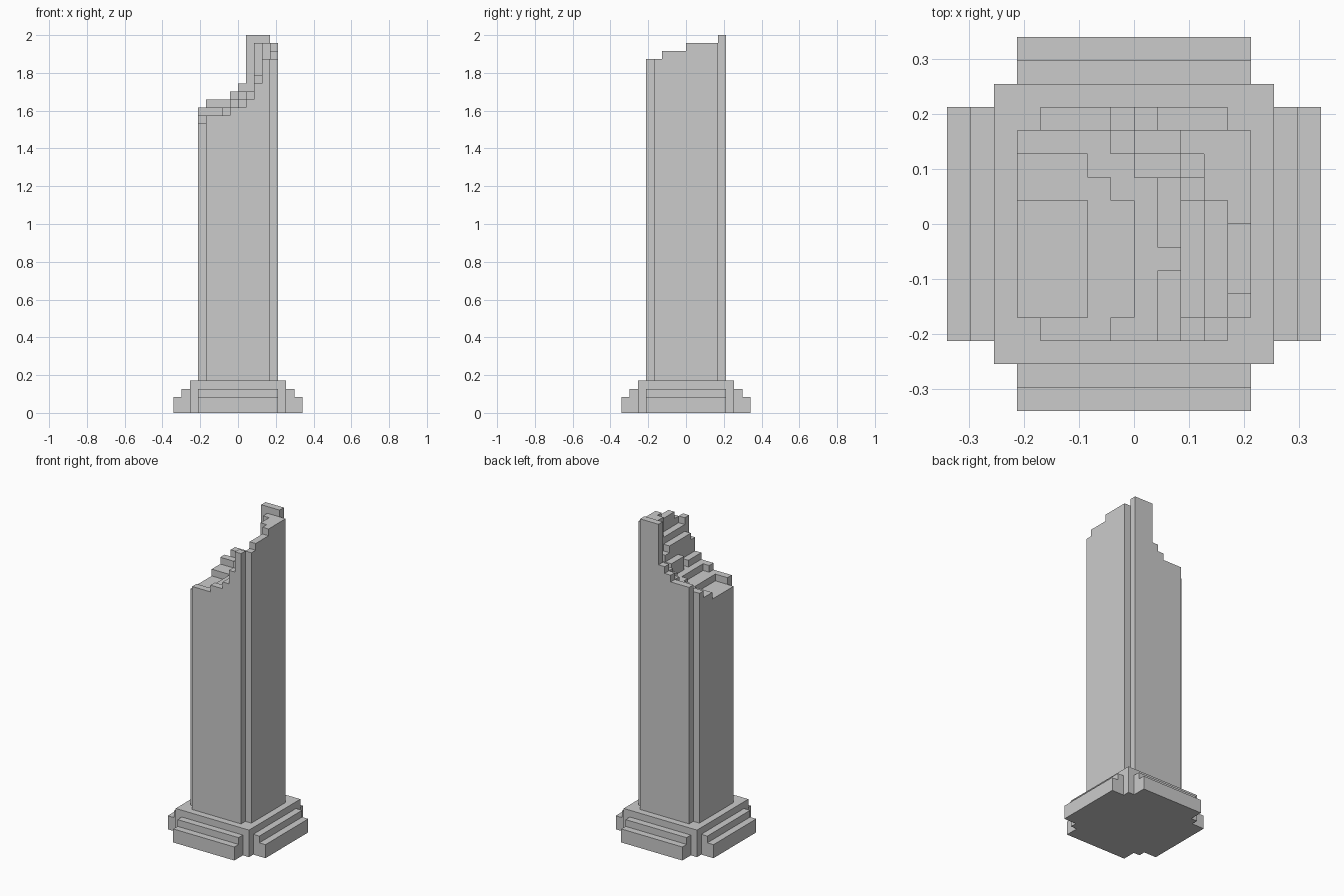
import bpy, bmesh

if "Cube" in bpy.data.objects:
    bpy.data.objects.remove(bpy.data.objects["Cube"])

U = 2 / 47  # one block of the grid


def stepped_block(name, rects, z0):
    """Stepped solid on the block grid; each rect is (x0, x1, y0, y1, top), later ones override."""
    top = {}
    for x0, x1, y0, y1, h in rects:
        for x in range(x0, x1):
            for y in range(y0, y1):
                top[x, y] = h
    bm = bmesh.new()

    def quad(*pts):
        bm.faces.new([bm.verts.new((px * U, py * U, pz * U)) for px, py, pz in pts])

    for (x, y), h in top.items():
        if h <= z0:
            continue
        c = [(x, y), (x + 1, y), (x + 1, y + 1), (x, y + 1)]
        quad(*[(*p, h) for p in c])
        quad(*[(*p, z0) for p in reversed(c)])
        # walls down to each lower neighbour, one block at a time
        for i, (dx, dy) in enumerate([(0, -1), (1, 0), (0, 1), (-1, 0)]):
            a, b = c[i], c[(i + 1) % 4]
            for z in range(max(z0, top.get((x + dx, y + dy), z0)), h):
                quad((*a, z), (*b, z), (*b, z + 1), (*a, z + 1))
    bmesh.ops.remove_doubles(bm, verts=bm.verts, dist=U * 0.01)
    bmesh.ops.dissolve_limit(bm, angle_limit=0.01, verts=bm.verts, edges=bm.edges)
    bmesh.ops.triangulate(bm, faces=[f for f in bm.faces if len(f.verts) > 4])
    mesh = bpy.data.meshes.new(name)
    bm.to_mesh(mesh)
    bm.free()
    obj = bpy.data.objects.new(name, mesh)
    bpy.context.collection.objects.link(obj)
    return obj


# Base: square plinth with two stepped slabs on each side
stepped_block("pillar_base", [
    (-8, 8, -5, 5, 2), (-5, 5, -8, 8, 2),
    (-7, 7, -5, 5, 3), (-5, 5, -7, 7, 3),
    (-6, 6, -6, 6, 4),
], 0)

# Shaft: notched corners and a broken, rising top
stepped_block("broken_shaft", [
    (-5, 5, -5, 5, 38),
    # low left hollow
    (-4, -1, -5, -4, 37), (-5, 0, -4, 1, 37), (-5, -1, 1, 2, 37), (-5, -2, 2, 3, 37),
    (-5, -2, -4, 1, 36),
    # middle ledges
    (1, 2, -5, -2, 39), (1, 2, -1, 2, 40), (0, 2, 2, 3, 39), (2, 3, 2, 3, 40),
    (-1, 0, 3, 4, 39), (0, 2, 3, 4, 40),
    (2, 3, 1, 2, 41), (2, 3, -4, 1, 42), (2, 3, -5, -4, 41),
    (3, 4, -4, 1, 43), (3, 4, -5, -4, 44),
    # right wall
    (4, 5, -4, -3, 44), (4, 5, -3, 0, 45), (4, 5, 0, 4, 46),
    (3, 4, 1, 4, 46), (2, 3, 3, 4, 46),
    # back wall
    (-4, -1, 4, 5, 39), (-1, 0, 4, 5, 40), (0, 1, 4, 5, 41), (1, 4, 4, 5, 47),
    # corner notches
    *[(x, x + 1, y, y + 1, 4) for x in (-5, 4) for y in (-5, 4)],
], 4)
